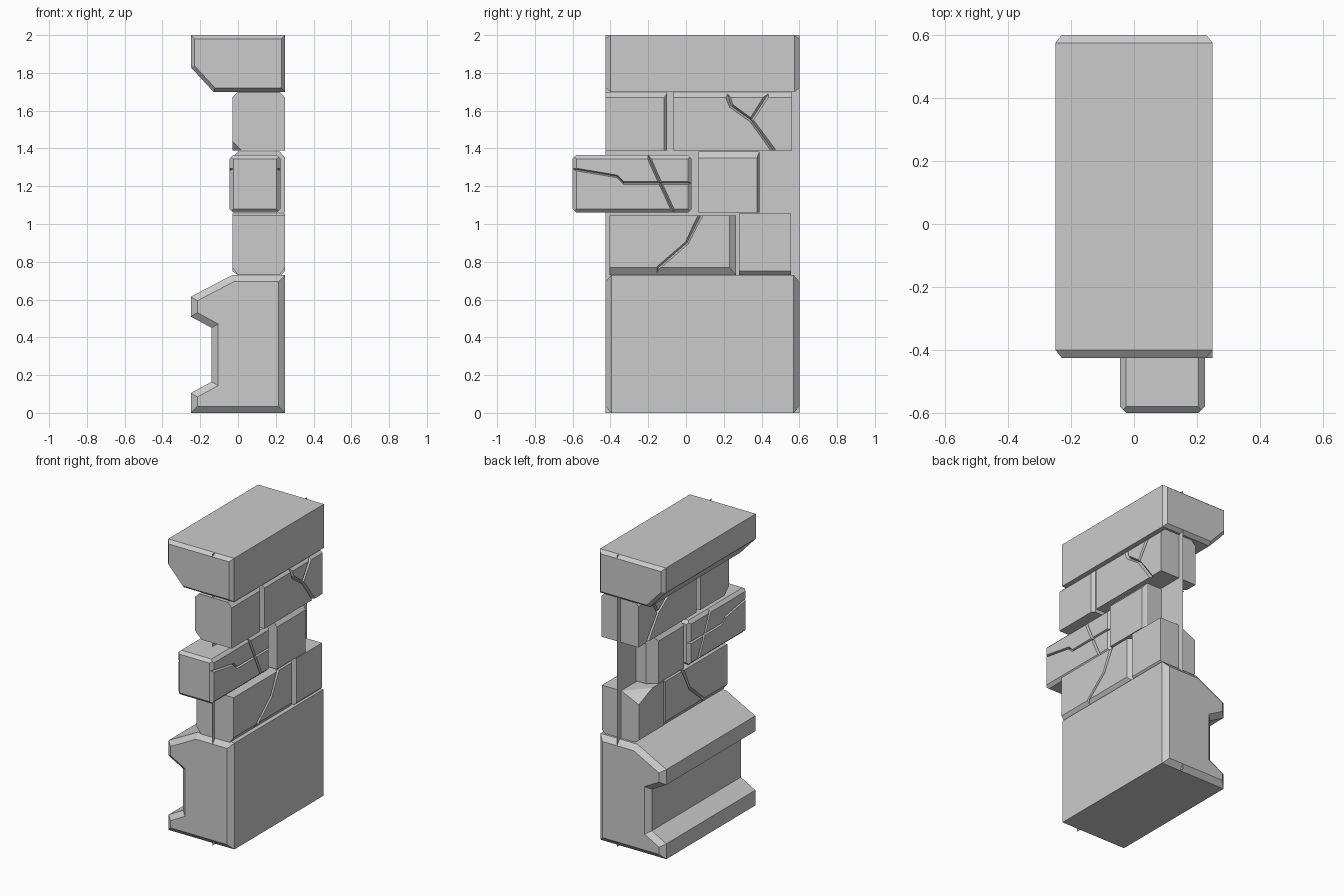
import bpy, bmesh
from mathutils import Vector

if "Cube" in bpy.data.objects:
    bpy.data.objects.remove(bpy.data.objects["Cube"])


def finish(name, bm):
    bmesh.ops.recalc_face_normals(bm, faces=bm.faces)
    me = bpy.data.meshes.new(name)
    bm.to_mesh(me)
    bm.free()
    ob = bpy.data.objects.new(name, me)
    bpy.context.collection.objects.link(ob)
    return ob


def inset(profile, d):
    """Mitred inward offset of a counter-clockwise profile."""
    pts = [Vector(p) for p in profile]
    out = []
    for i, p in enumerate(pts):
        a = (p - pts[i - 1]).normalized()
        b = (pts[(i + 1) % len(pts)] - p).normalized()
        na, nb = Vector((-a.y, a.x)), Vector((-b.y, b.x))
        out.append(p + (na + nb) * d / (1 + na.dot(nb)))
    return out


def moulding(name, profile, y0, y1, d, depth):
    """XZ profile run along y with chamfered ends."""
    bm = bmesh.new()
    small = inset(profile, d)
    loops = []
    for y, prof in ((y0, small), (y0 + depth, profile), (y1 - depth, profile), (y1, small)):
        loops.append([bm.verts.new((p[0], y, p[1])) for p in prof])
    n = len(profile)
    for a, b in zip(loops, loops[1:]):
        for i in range(n):
            j = (i + 1) % n
            bm.faces.new((a[i], a[j], b[j], b[i]))
    bm.faces.new(loops[0])
    bm.faces.new(loops[-1])
    return finish(name, bm)


def crack_cutter(path, x_faces, depth):
    """V-groove along a YZ path of (y, z, width), on both x faces."""
    bm = bmesh.new()
    pts = [Vector((p[0], p[1])) for p in path]
    for x, s in zip(x_faces, (-1, 1)):
        rings = []
        for i, p in enumerate(pts):
            t = (pts[min(i + 1, len(pts) - 1)] - pts[max(i - 1, 0)]).normalized()
            n = Vector((-t.y, t.x)) * path[i][2]
            rings.append([bm.verts.new((x + s * depth, *(p + n))),
                          bm.verts.new((x + s * depth, *(p - n))),
                          bm.verts.new((x - s * depth, *p))])
        for a, b in zip(rings, rings[1:]):
            for i in range(3):
                j = (i + 1) % 3
                bm.faces.new((a[i], a[j], b[j], b[i]))
        bm.faces.new(rings[0])
        bm.faces.new(rings[-1])
    ob = finish("crack_cutter", bm)
    ob.hide_render = True
    return ob


def brick(name, x, y, z, chamfers=(), cracks=()):
    """Box with plane-cut chamfers (signed size per axis) and cracks."""
    lim = (x, y, z)
    bm = bmesh.new()
    bmesh.ops.create_cube(bm, size=1)
    for v in bm.verts:
        v.co = Vector([l[0] if c < 0 else l[1] for c, l in zip(v.co, lim)])
    for ch in chamfers:
        no = Vector([1 / c if c else 0 for c in ch])
        corner = Vector([l[0] if c < 0 else l[1] for c, l in zip(ch, lim)])
        co = no * ((corner.dot(no) - 1) / no.length_squared)
        geom = bm.verts[:] + bm.edges[:] + bm.faces[:]
        res = bmesh.ops.bisect_plane(bm, geom=geom, dist=1e-6, plane_co=co,
                                     plane_no=no, clear_outer=True)
        edges = [e for e in res["geom_cut"] if isinstance(e, bmesh.types.BMEdge)]
        bmesh.ops.contextual_create(bm, geom=edges)
    ob = finish(name, bm)
    cutters = [crack_cutter(c, x, 0.02) for c in cracks]
    for c in cutters:
        m = ob.modifiers.new("crack", 'BOOLEAN')
        m.operation, m.solver, m.object = 'DIFFERENCE', 'EXACT', c
    if cutters:
        dg = bpy.context.evaluated_depsgraph_get()
        me = bpy.data.meshes.new_from_object(ob.evaluated_get(dg))
        ob.modifiers.clear()
        ob.data = me
        for c in cutters:
            bpy.data.objects.remove(c)
    return ob


# Moulded base and overhanging cap
moulding("base", [(-0.25, 0), (0.25, 0), (0.25, 0.73), (-0.03, 0.73), (-0.25, 0.615),
                  (-0.25, 0.51), (-0.14, 0.45), (-0.14, 0.165), (-0.25, 0.105)][:],
         -0.425, 0.60, 0.035, 0.03)
moulding("cap", [(-0.25, 1.83), (-0.13, 1.70), (0.25, 1.70), (0.25, 2), (-0.25, 2)],
         -0.425, 0.60, 0.02, 0.025)

# Thin sheet behind the brick joints
bm = bmesh.new()
bm.faces.new([bm.verts.new((0.105, y, z)) for y, z in
              ((-0.425, 0), (0.60, 0), (0.60, 2), (-0.425, 2))])
finish("backing_sheet", bm)

X = (-0.03, 0.25)
# Lower course
brick("lower_brick_long", X, (-0.405, 0.265), (0.73, 1.045),
      [(0.03, 0, -0.04), (-0.03, 0, -0.04), (0.03, 0.035, 0)],
      [[(0.095, 1.08, 0.025), (0.005, 0.9, 0.018), (-0.145, 0.77, 0.018), (-0.165, 0.70, 0.018)]])
brick("lower_brick_short", X, (0.28, 0.555), (0.73, 1.055),
      [(0.02, 0, -0.02), (-0.03, 0, -0.02), (-0.13, 0.15, 0.06)])

# Middle course, one brick sliding out
edges = [(sx * 0.02, sy * 0.02, 0) for sx in (-1, 1) for sy in (-1, 1)]
edges += [(s * 0.02, 0, t * 0.02) for s in (-1, 1) for t in (-1, 1)]
edges += [(0, s * 0.02, t * 0.02) for s in (-1, 1) for t in (-1, 1)]
brick("loose_brick", (-0.045, 0.225), (-0.60, 0.03), (1.06, 1.365), edges,
      [[(-0.65, 1.30, 0.014), (-0.365, 1.252, 0.014), (-0.33, 1.217, 0.014), (0.08, 1.217, 0.014)],
       [(-0.215, 1.40, 0.02), (-0.165, 1.28, 0.018), (-0.05, 1.03, 0.018)]])
brick("middle_brick", X, (0.065, 0.39), (1.06, 1.385),
      [(0.03, 0, 0.035), (-0.03, 0, 0.035), (0.03, 0.015, 0), (-0.06, 0.05, 0)])

# Upper course
top = [(0.03, 0, 0.03), (-0.03, 0, 0.03)]
brick("upper_brick_short", X, (-0.425, -0.10), (1.39, 1.70),
      top + [(0.02, 0.017, 0), (-0.02, 0.017, 0), (-0.05, -0.05, -0.05)])
brick("upper_brick_long", X, (-0.07, 0.56), (1.39, 1.70), top,
      [[(0.17, 1.74, 0.03), (0.22, 1.69, 0.03), (0.24, 1.625, 0.022), (0.345, 1.55, 0.02),
        (0.49, 1.35, 0.025)],
       [(0.47, 1.74, 0.025), (0.345, 1.55, 0.02)]])
